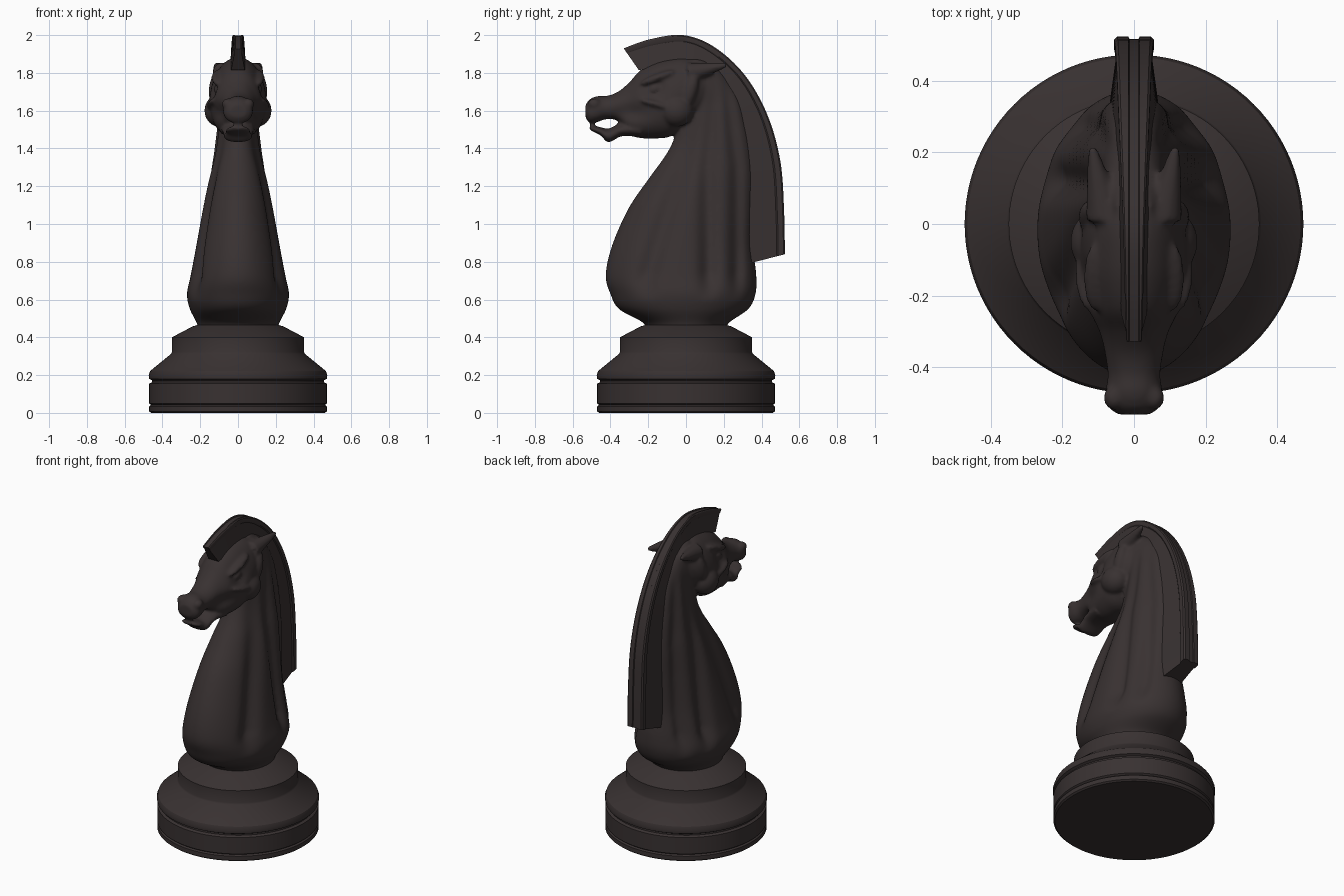
import bpy, bmesh, math
from mathutils import Vector, Matrix

if "Cube" in bpy.data.objects:
    bpy.data.objects.remove(bpy.data.objects["Cube"])

mat = bpy.data.materials.new("dark brown")
mat.diffuse_color = (0.04, 0.031, 0.031, 1)
mat.use_nodes = True
mat.node_tree.nodes["Principled BSDF"].inputs["Base Color"].default_value = mat.diffuse_color


def spline(pts, n):
    """Catmull-Rom interpolation of tuples of any length."""
    out = []
    for i in range(len(pts) - 1):
        p0, p1, p2, p3 = (Vector(pts[min(max(i + k, 0), len(pts) - 1)]) for k in (-1, 0, 1, 2))
        for j in range(n):
            t = j / n
            out.append(0.5 * (2 * p1 + (p2 - p0) * t + (2 * p0 - 5 * p1 + 4 * p2 - p3) * t * t
                              + (3 * p1 - p0 - 3 * p2 + p3) * t ** 3))
    return out + [Vector(pts[-1])]


def loft(bm, rings):
    vs = [[bm.verts.new(p) for p in r] for r in rings]
    n = len(vs[0])
    faces = [bm.faces.new((a[i], a[(i + 1) % n], b[(i + 1) % n], b[i]))
             for a, b in zip(vs, vs[1:]) for i in range(n)]
    faces += [bm.faces.new(vs[0]), bm.faces.new(vs[-1])]
    bmesh.ops.recalc_face_normals(bm, faces=faces)


def finish(bm, name, angle=30):
    me = bpy.data.meshes.new(name)
    bm.to_mesh(me)
    bm.free()
    me.materials.append(mat)
    ob = bpy.data.objects.new(name, me)
    bpy.context.collection.objects.link(ob)
    bpy.ops.object.select_all(action='DESELECT')
    ob.select_set(True)
    bpy.context.view_layer.objects.active = ob
    bpy.ops.object.shade_smooth_by_angle(angle=math.radians(angle))
    return ob


def blob(bm, centre, radii, tilt=0):
    m = (Matrix.Translation(centre) @ Matrix.Rotation(tilt, 4, 'X')
         @ Matrix.Diagonal((*radii, 1)))
    bmesh.ops.create_uvsphere(bm, u_segments=24, v_segments=16, radius=1, matrix=m)


def gauss(d, s):
    return math.exp(-(d / s) ** 2)


def lerp_at(z, table):
    for (z0, a), (z1, b) in zip(table, table[1:]):
        if z <= z1:
            return a + (b - a) * max(0, (z - z0) / (z1 - z0))
    return table[-1][1]


# Turned base
profile = [(0.46, 0), (0.47, 0.008), (0.47, 0.035), (0.46, 0.042), (0.47, 0.05), (0.47, 0.155),
           (0.455, 0.163), (0.455, 0.172), (0.47, 0.18), (0.473, 0.2), (0.465, 0.222),
           (0.355, 0.312), (0.35, 0.322), (0.35, 0.4), (0.24, 0.458), (0.2, 0.47)]
bm = bmesh.new()
N = 96
loft(bm, [[(r * math.cos(2 * math.pi * i / N), r * math.sin(2 * math.pi * i / N), z)
           for i in range(N)] for r, z in profile])
finish(bm, "base")

# Neck: front y, back y, half width by height, with flowing grooves on the sides
neck = [(0.44, -0.21, 0.21, 0.21), (0.48, -0.23, 0.23, 0.22), (0.55, -0.355, 0.33, 0.255),
        (0.63, -0.40, 0.368, 0.27), (0.73, -0.425, 0.372, 0.25), (0.89, -0.39, 0.355, 0.22),
        (1.09, -0.30, 0.36, 0.185), (1.25, -0.19, 0.365, 0.158), (1.385, -0.095, 0.355, 0.134),
        (1.5, -0.05, 0.335, 0.122), (1.66, -0.03, 0.29, 0.11), (1.8, -0.02, 0.2, 0.085),
        (1.87, 0, 0.1, 0.05)]
grooves = [([(0.7, -0.21), (1.0, -0.12), (1.3, -0.02), (1.6, 0.04)], 0.06, 0.17),
           ([(0.7, 0.12), (1.3, 0.115), (1.7, 0.15)], 0.045, 0.19),
           ([(0.7, 0.27), (1.3, 0.27), (1.7, 0.22)], 0.035, 0.2)]
bm = bmesh.new()
rings = []
for z, f, b, w in spline(neck, 7):
    ring = []
    fade = min(1, max(0, (z - 0.6) / 0.14)) * min(1, max(0, (1.85 - z) / 0.2))
    for i in range(120):
        a = 2 * math.pi * i / 120
        y, x = (f + b) / 2 - (b - f) / 2 * math.cos(a), w * math.sin(a)
        for path, s, d in grooves:
            x *= 1 - d * fade * gauss(y - lerp_at(z, path), s)
        ring.append((x, y, z))
    rings.append(ring)
loft(bm, rings)


# Head and lower jaw: y, top z, bottom z, half width
def head_loft(stations):
    rings = []
    for y, t, b, w in spline(stations, 6):
        ring = []
        for i in range(48):
            a = 2 * math.pi * i / 48
            c, s = math.cos(a), math.sin(a)
            z = (t + b) / 2 + (t - b) / 2 * math.copysign(abs(s) ** 0.85, s)
            x = w * math.copysign(abs(c) ** 0.85, c) * (1 - 0.22 * max(0, s))
            x *= 1 - 0.22 * gauss(math.hypot(y + 0.165, z - 1.715), 0.05)   # eye socket
            x *= 1 - 0.22 * gauss(math.hypot((y + 0.29) / 2, z - 1.59), 0.045)  # cheek hollow
            ring.append((x, y, z))
        rings.append(ring)
    loft(bm, rings)


head_loft([(0.16, 1.80, 1.66, 0.05), (0.08, 1.86, 1.58, 0.11), (0, 1.88, 1.53, 0.14),
           (-0.08, 1.875, 1.465, 0.15), (-0.16, 1.855, 1.453, 0.147), (-0.24, 1.815, 1.455, 0.13),
           (-0.30, 1.75, 1.475, 0.108), (-0.36, 1.70, 1.545, 0.088), (-0.42, 1.678, 1.555, 0.075),
           (-0.47, 1.677, 1.54, 0.08), (-0.51, 1.66, 1.535, 0.072), (-0.532, 1.63, 1.565, 0.045)])
head_loft([(-0.24, 1.54, 1.46, 0.1), (-0.34, 1.535, 1.465, 0.085), (-0.41, 1.505, 1.432, 0.075),
           (-0.45, 1.512, 1.468, 0.068), (-0.49, 1.518, 1.488, 0.06), (-0.51, 1.515, 1.5, 0.035)])

for s in (-1, 1):
    blob(bm, (s * 0.10, -0.05, 1.60), (0.078, 0.09, 0.085))              # cheek
    blob(bm, (s * 0.125, -0.12, 1.625), (0.04, 0.13, 0.022), -0.25)      # cheekbone
    blob(bm, (s * 0.115, 0.02, 1.70), (0.04, 0.04, 0.10), -0.3)          # jaw rear edge
    blob(bm, (s * 0.108, -0.15, 1.775), (0.033, 0.1, 0.022), 0.35)       # brow
    blob(bm, (s * 0.108, -0.165, 1.715), (0.022, 0.034, 0.02), 0.3)      # eye
    blob(bm, (s * 0.055, -0.485, 1.635), (0.03, 0.035, 0.03))            # nostril
    # Ear
    p, q = Vector((s * 0.08, 0.02, 1.80)), Vector((s * 0.117, 0.215, 1.842))
    m = (Matrix.Translation((p + q) / 2)
         @ (q - p).to_track_quat('Z', 'Y').to_matrix().to_4x4())
    bmesh.ops.create_cone(bm, cap_ends=True, segments=20, radius1=0.055, radius2=0.012,
                          depth=(q - p).length, matrix=m)

horse = finish(bm, "horse_head_and_neck", 180)
rm = horse.modifiers.new("blend", 'REMESH')
rm.mode, rm.voxel_size, rm.use_smooth_shade = 'VOXEL', 0.01, True
sm = horse.modifiers.new("soften", 'SMOOTH')
sm.factor, sm.iterations = 0.5, 4

# Mane: outer y, z, inner y, z, half width
crest = [(-0.33, 1.93, -0.25, 1.815, 0.022), (-0.19, 1.978, -0.14, 1.83, 0.026),
         (-0.015, 2.0, 0, 1.84, 0.03), (0.15, 1.937, 0.08, 1.79, 0.036),
         (0.31, 1.79, 0.19, 1.69, 0.043), (0.43, 1.58, 0.27, 1.52, 0.048),
         (0.50, 1.33, 0.31, 1.3, 0.052), (0.52, 1.05, 0.32, 1.05, 0.055),
         (0.523, 0.84, 0.33, 0.79, 0.055)]
bm = bmesh.new()
rings = []
for yo, zo, yi, zi, w in spline(crest, 8):
    half = [(w + 0.014, 0), (w * 0.88, 0.78), (w, 0.82), (w, 0.96), (w * 0.85, 1),
            (0.016, 1), (0.013, 0.97)]
    sec = half + [(-x, k) for x, k in reversed(half)]
    rings.append([(x, yi + (yo - yi) * k, zi + (zo - zi) * k) for x, k in sec])
loft(bm, rings)
finish(bm, "mane")
